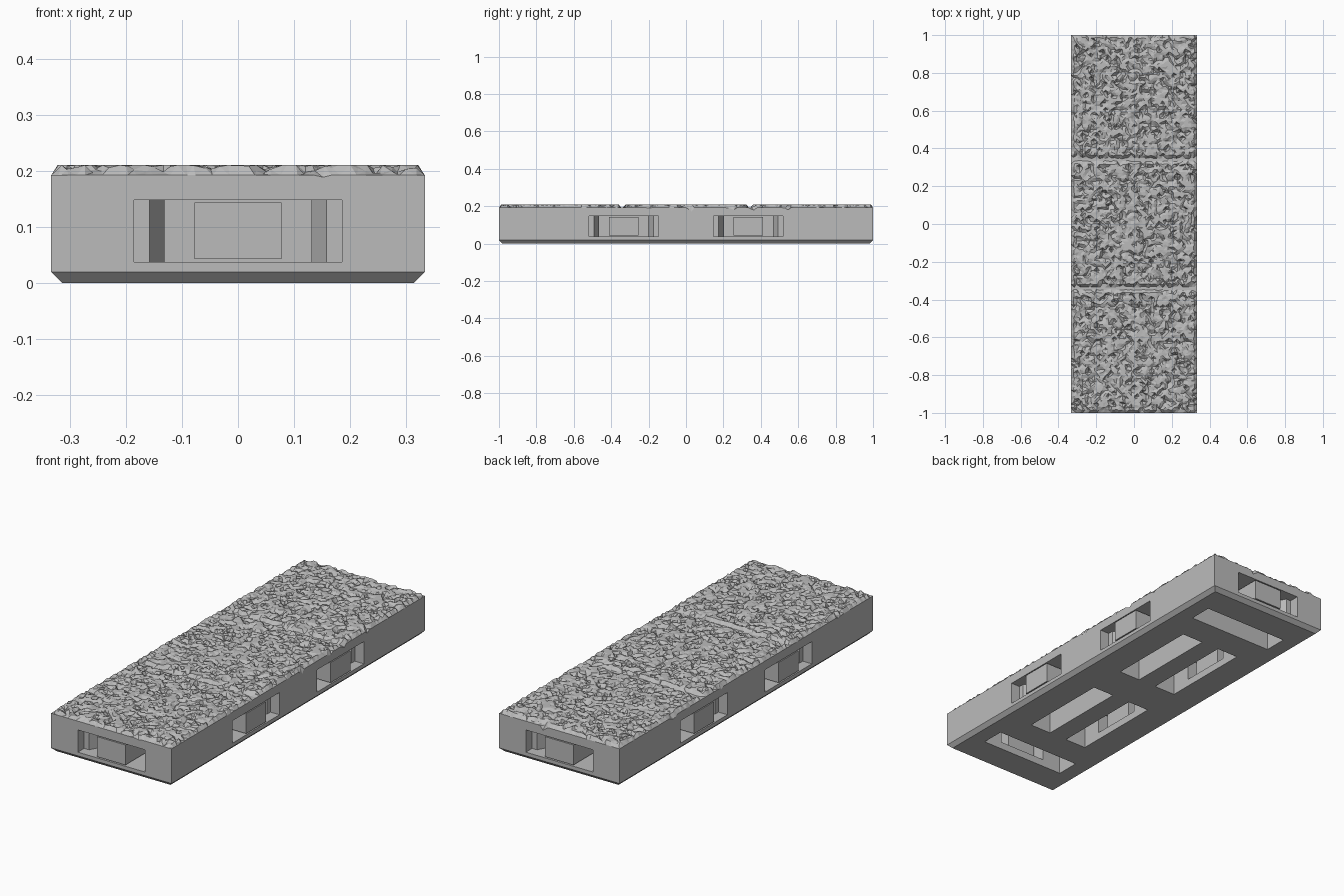
import bpy
import bmesh
import random
from math import pi
from mathutils import Matrix, Vector, noise

random.seed(4)
old = bpy.data.objects.get("Cube")
if old:
    bpy.data.objects.remove(old, do_unlink=True)

HALF_X, HALF_Y, TOP, RIM, CHAMFER = 0.333, 1.0, 0.21, 0.192, 0.019
SLOT_LOW, SLOT_HIGH = 0.037, 0.148

stone = bpy.data.materials.new("stone_grey")
stone.diffuse_color = (0.5, 0.5, 0.5, 1)
stone.use_nodes = True
stone.node_tree.nodes["Principled BSDF"].inputs["Base Color"].default_value = (0.5, 0.5, 0.5, 1)


def make_object(name, bm):
    bmesh.ops.recalc_face_normals(bm, faces=bm.faces)
    mesh = bpy.data.meshes.new(name)
    bm.to_mesh(mesh)
    bm.free()
    mesh.materials.append(stone)
    obj = bpy.data.objects.new(name, mesh)
    bpy.context.collection.objects.link(obj)
    return obj


def prism(bm, outline, low, high, place):
    """Extrude a plan outline (sideways, depth) between two heights."""
    face = bm.faces.new([bm.verts.new(place @ Vector((u, d, low))) for u, d in outline])
    grown = bmesh.ops.extrude_face_region(bm, geom=[face])["geom"]
    verts = [g for g in grown if isinstance(g, bmesh.types.BMVert)]
    bmesh.ops.translate(bm, verts=verts, vec=(0, 0, high - low))


def box_outline(half, near, far):
    return [(-half, near), (half, near), (half, far), (-half, far)]


# Connector ports: local +y points inward from each edge
ports = [Matrix.Translation((0, -HALF_Y, 0)),
         Matrix.Translation((0, HALF_Y, 0)) @ Matrix.Rotation(pi, 4, 'Z')]
for y in (-0.333, 0.333):
    ports.append(Matrix.Translation((HALF_X, y, 0)) @ Matrix.Rotation(pi / 2, 4, 'Z'))
    ports.append(Matrix.Translation((-HALF_X, y, 0)) @ Matrix.Rotation(-pi / 2, 4, 'Z'))


# Broken stone surface, with chipped edges and joints between three slabs
def stone_height(x, y):
    edge = min(HALF_X - abs(x), HALF_Y - abs(y))
    p = Vector((x, y, 0))
    rough = noise.noise(p * 28) * 0.016 + noise.noise(p * 60 + Vector((5, 2, 1))) * 0.012
    depth = max(0, rough + random.uniform(-0.008, 0.012))
    joint = abs(abs(y) - 0.338)
    if joint < 0.012:
        depth = max(depth, 0.017)
    if edge < 0.001:
        chip = max(0, noise.noise(p * 17) - 0.42) * 0.08
        return RIM - min(chip, 0.02)
    return max(TOP - depth, 0.178)


bm = bmesh.new()
bmesh.ops.create_grid(bm, x_segments=44, y_segments=132, size=1)
for v in bm.verts:
    x, y = v.co.x * HALF_X, v.co.y * HALF_Y
    z = stone_height(x, y)
    if HALF_X - abs(x) > 0.001 and HALF_Y - abs(y) > 0.001:
        x += random.uniform(-0.004, 0.004)
        y += random.uniform(-0.004, 0.004)
    v.co = (x, y, z)
bmesh.ops.triangulate(bm, faces=bm.faces, quad_method='SHORT_EDGE')

# Side walls, bottom chamfer and underside
edges = [e for e in bm.edges if e.is_boundary]
for inset, z in ((0, CHAMFER), (CHAMFER, 0)):
    grown = bmesh.ops.extrude_edge_only(bm, edges=edges)["geom"]
    edges = [g for g in grown if isinstance(g, bmesh.types.BMEdge)]
    for v in {v for e in edges for v in e.verts}:
        v.co.x = max(inset - HALF_X, min(HALF_X - inset, v.co.x))
        v.co.y = max(inset - HALF_Y, min(HALF_Y - inset, v.co.y))
        v.co.z = z
        
bmesh.ops.remove_doubles(bm, verts=[v for v in bm.verts if v.co.z < 0.001], dist=0.0005)
bmesh.ops.contextual_create(bm, geom=[e for e in bm.edges if e.is_boundary])
tile = make_object("stone_floor_tile", bm)

# Tapered side slots and the pockets under them
slots, pockets, blocks = bmesh.new(), bmesh.new(), bmesh.new()
half_slot = [(0.185, -0.05), (0.185, 0.05), (0.158, 0.05), (0.131, 0.1), (0.131, 0.2)]
slot_outline = half_slot + [(-u, d) for u, d in reversed(half_slot)]
for place in ports:
    prism(slots, slot_outline, SLOT_LOW, SLOT_HIGH, place)
    prism(pockets, box_outline(0.235, 0.165, 0.283), -0.05, SLOT_HIGH, place)
    prism(blocks, box_outline(0.078, 0.0, 0.155), 0.043, 0.143, place)

for name, cut in (("pocket_cutter", pockets), ("slot_cutter", slots)):
    cutter = make_object(name, cut)
    cutter.hide_render = True
    mod = tile.modifiers.new(name, 'BOOLEAN')
    mod.operation = 'DIFFERENCE'
    mod.solver = 'EXACT'
    mod.object = cutter
    bpy.context.view_layer.objects.active = tile
    bpy.ops.object.modifier_apply(modifier=mod.name)
    bpy.data.objects.remove(cutter, do_unlink=True)

# Loose support blocks inside the slots
make_object("slot_support_blocks", blocks)
